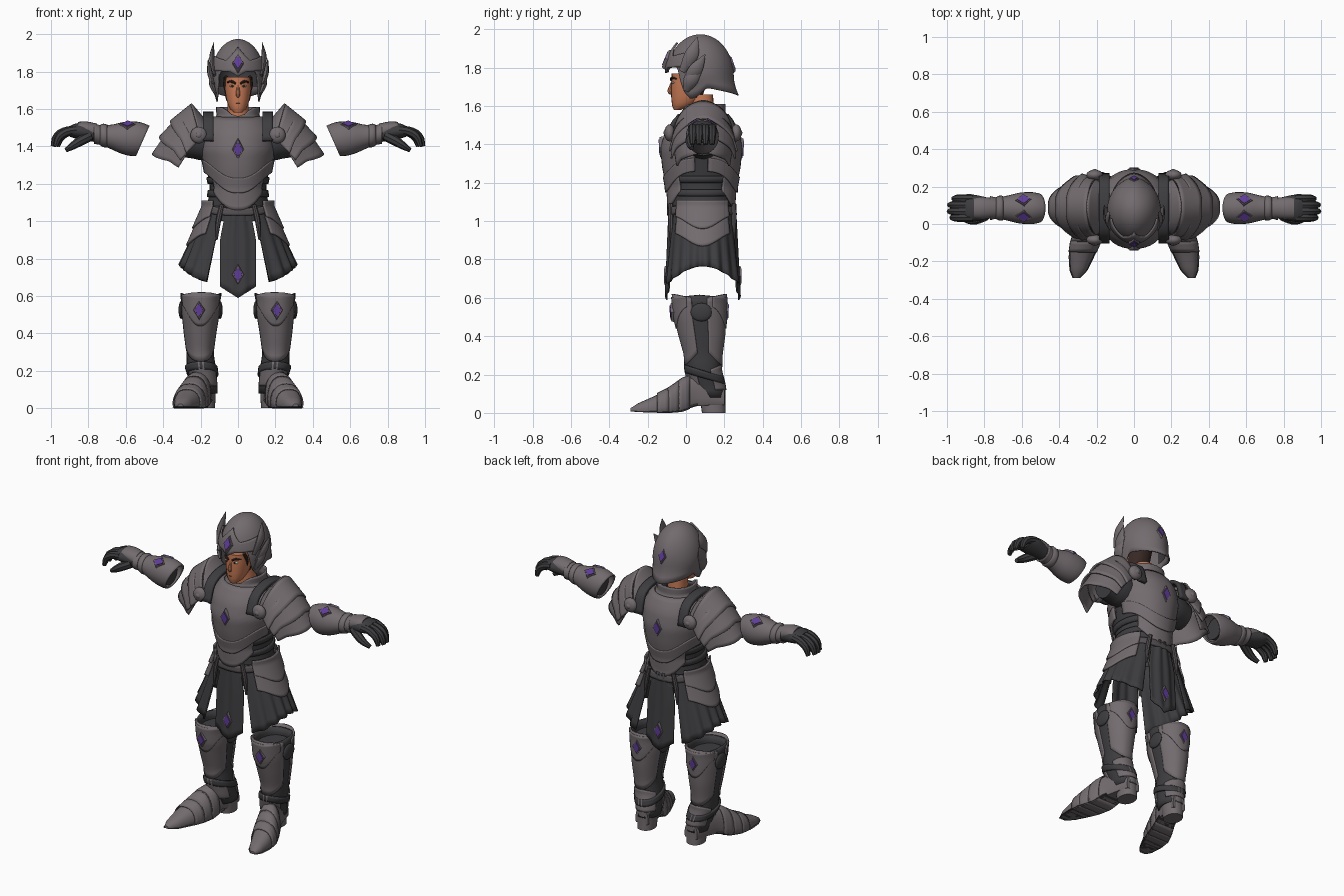
import bpy, bmesh
from math import sin, cos, pi, radians, sqrt, copysign
from mathutils import Vector, Matrix

if "Cube" in bpy.data.objects:
    bpy.data.objects.remove(bpy.data.objects["Cube"])


def material(name, *rgb):
    m = bpy.data.materials.new(name)
    m.use_nodes = True
    m.diffuse_color = (*rgb, 1)
    m.node_tree.nodes["Principled BSDF"].inputs["Base Color"].default_value = (*rgb, 1)
    return m


STEEL = material("plate steel", .17, .147, .158)
DARK = material("dark cloth", .047, .045, .049)
TRIM = material("shadow steel", .09, .08, .087)
GEM = material("violet gem", .115, .045, .31)
SKIN = material("skin", .56, .19, .09)
HAIR = material("dark hair", .04, .022, .018)
WHITE = material("eye white", .7, .68, .65)


def finish(name, bm, mat, mirror=False, thick=0, angle=40):
    bmesh.ops.remove_doubles(bm, verts=bm.verts, dist=.0002)
    bmesh.ops.recalc_face_normals(bm, faces=bm.faces)
    me = bpy.data.meshes.new(name)
    bm.to_mesh(me)
    bm.free()
    me.materials.append(mat)
    for p in me.polygons:
        p.use_smooth = True
    me.set_sharp_from_angle(angle=radians(angle))
    ob = bpy.data.objects.new(name, me)
    bpy.context.collection.objects.link(ob)
    if thick:
        mod = ob.modifiers.new("thickness", 'SOLIDIFY')
        mod.thickness, mod.offset = thick, 0
    if mirror:
        ob.modifiers.new("mirror", 'MIRROR')


def surf(name, f, mat, nu=24, nv=10, closed=False, cap=False, **kw):
    """Grid surface through the points f(u, v)."""
    bm = bmesh.new()
    cols = nu if closed else nu + 1
    g = [[bm.verts.new(f(i / nu, j / nv)) for i in range(cols)] for j in range(nv + 1)]
    for a, b in zip(g, g[1:]):
        for i in range(nu):
            k = (i + 1) % cols
            bm.faces.new((a[i], a[k], b[k], b[i]))
    if cap:
        bm.faces.new(g[0])
        bm.faces.new(g[-1])
    finish(name, bm, mat, **kw)


def at(tab, t):
    """Linear lookup of a keyed table."""
    if t <= tab[0][0]:
        return tab[0][1:]
    for a, b in zip(tab, tab[1:]):
        if t <= b[0]:
            k = (t - a[0]) / (b[0] - a[0])
            return [p + (q - p) * k for p, q in zip(a[1:], b[1:])]
    return tab[-1][1:]


def smooth(tab, v):
    """Catmull-Rom point along a list of rows."""
    n = len(tab) - 1
    i = min(int(v * n), n - 1)
    t = v * n - i
    p = [tab[max(0, min(n, i + d))] for d in (-1, 0, 1, 2)]
    return [b + .5 * t * (c - a + t * (2 * a - 5 * b + 4 * c - d + t * (3 * (b - c) + d - a)))
            for a, b, c, d in zip(*p)]


def shell(name, tab, mat, span, lo, hi, off=0, keel=0, pleat=0, closed=False, **kw):
    """Upright wrap around a table of (z, cx, cy, rx, ry); angle 0 is the front."""
    def f(u, v):
        th = radians(span[0] + (span[1] - span[0]) * u)
        a = lo(th) if callable(lo) else lo
        b = hi(th) if callable(hi) else hi
        z = a + (b - a) * v
        cx, cy, rx, ry = at(tab, z)
        k = 1 + keel * abs(cos(th)) ** 8 + pleat * (1 - v) * sin(th * 20)
        sx = copysign(abs(sin(th)) ** .85, sin(th))
        return cx + (rx + off) * k * sx, cy - (ry + off) * k * cos(th), z
    surf(name, f, mat, closed=closed, **kw)


def tube(name, pts, radii, mat, flat=1, n=8, **kw):
    def f(u, v):
        p = Vector(smooth(pts, v))
        t = (Vector(smooth(pts, min(1, v + .02))) - Vector(smooth(pts, max(0, v - .02)))).normalized()
        s = t.cross(Vector((0, 1, 0))).normalized()
        r = smooth([(x,) for x in radii], v)[0]
        return p + s * r * flat * cos(2 * pi * u) + t.cross(s) * r * sin(2 * pi * u)
    surf(name, f, mat, n, 8, closed=True, cap=True, **kw)


def ball(name, loc, size, mat, mirror=False):
    bm = bmesh.new()
    bmesh.ops.create_uvsphere(bm, u_segments=16, v_segments=8, radius=1,
                              matrix=Matrix.Translation(loc) @ Matrix.Diagonal((*size, 1)))
    finish(name, bm, mat, mirror)


def gem(name, loc, normal, w, h, mirror=False):
    """Flat-topped diamond stone on a slightly larger steel mount."""
    rot = Vector(normal).to_track_quat('Z', 'Y').to_matrix().to_4x4()
    for part, k, d, mat in (("_mount", 1.35, .018, STEEL), ("_stone", 1.08, .026, GEM)):
        bm = bmesh.new()
        bmesh.ops.create_cone(bm, cap_ends=True, segments=4, radius1=1, radius2=.85, depth=1,
                              matrix=Matrix.Translation(loc) @ rot @ Matrix.Diagonal((w * k, h * k, d, 1)))
        finish(name + part, bm, mat, mirror, angle=10)


# Head, face and neck
HEAD = [(1.58, 0, -.045, .02, .018), (1.60, 0, -.02, .044, .052), (1.64, 0, 0, .06, .077),
        (1.70, 0, .01, .07, .088), (1.77, 0, .02, .076, .095)]
shell("head", HEAD, SKIN, (0, 360), 1.58, 1.77, closed=True, cap=True)
shell("nape_hair", HEAD, HAIR, (105, 255), 1.645, 1.77, .005)
NECK = [(1.5, 0, .09, .06, .06), (1.68, 0, .08, .055, .06)]
shell("neck", NECK, SKIN, (0, 360), 1.5, 1.66, closed=True)
tube("nose", [(0, -.07, 1.735), (0, -.08, 1.70), (0, -.085, 1.675), (0, -.072, 1.665)], [.004, .009, .012, .006], SKIN)
ball("mouth", (0, -.067, 1.63), (.018, .010, .003), HAIR)
ball("eye", (.031, -.066, 1.722), (.015, .011, .006), WHITE, True)
ball("iris", (.030, -.074, 1.722), (.007, .005, .006), HAIR, True)
tube("eyebrow", [(.012, -.078, 1.735), (.034, -.073, 1.747), (.058, -.05, 1.742)], [.005, .007, .003], HAIR, mirror=True)
tube("hair_lock", [(.062, -.03, 1.775), (.07, -.01, 1.73), (.066, 0, 1.69)], [.010, .010, .004], HAIR, mirror=True)

# Helmet
RIM = [(0, 1.775), (.25, 1.80), (.75, 1.805), (.95, 1.68), (1.2, 1.635), (1.5, 1.655), (1.8, 1.695), (2.3, 1.68), (pi, 1.655)]


def dome(th, z, off=0):
    s = sqrt(max(0, 1 - ((z - 1.76) / .21) ** 2)) if z > 1.76 else 1
    low = max(0, 1.76 - z) / .1
    s += .14 * low ** 2 * max(0, -cos(th)) - .17 * low * abs(sin(th)) ** 4
    s += .05 * abs(cos(th)) ** 12 * s
    return (.14 * s + off) * sin(th), .075 - (.162 * s + off) * cos(th), z + off


def helmet(u, v):
    th = (2 * u - 1) * pi
    r = at(RIM, abs(th))[0]
    return dome(th, r + (1.97 - r) * sin(v * pi / 2))


def brow(u, v):
    th = (2 * u - 1) * 1.25
    lo = at(RIM, min(abs(th), .75))[0] - .012
    hi = 1.835 + .085 * max(0, 1 - abs(th) / .45) + .03 * abs(th)
    return dome(th, lo + (hi - lo) * v, .01)


surf("helmet", helmet, STEEL, 64, 14, thick=.008)
surf("helmet_brow", brow, STEEL, 32, 6, thick=.01)
shell("helmet_lining", [(1.80, 0, .08, .12, .14), (1.9, 0, .08, .09, .1)], DARK, (90, 270), 1.72, 1.9)
for name, pts in (("tall_wing", [(.125, -.02, 1.78), (.14, .03, 1.87), (.128, .06, 1.96)]),
                  ("low_wing", [(.13, .0, 1.73), (.15, .05, 1.79), (.16, .10, 1.87)]),
                  ("cheek_wing", [(.12, .0, 1.68), (.142, .03, 1.74), (.145, .09, 1.81)])):
    tube(name, pts, [.018, .036, .002], STEEL, .4, mirror=True)
gem("brow_gem", (0, -.099, 1.845), (0, -1, .42), .024, .042)
gem("nape_gem", (0, .236, 1.82), (0, 1, .35), .022, .038)

# Torso, breast and back plates
TORSO = [(1.0, 0, .085, .19, .165), (1.08, 0, .08, .165, .155), (1.18, 0, .08, .148, .16), (1.28, 0, .08, .168, .178),
         (1.38, 0, .08, .188, .188), (1.47, 0, .085, .183, .168), (1.53, 0, .09, .15, .13), (1.57, 0, .09, .105, .10)]
shell("under_tunic", TORSO, DARK, (0, 360), 1.0, 1.56, keel=.05, closed=True, nu=40, nv=14)
for side, turn in (("breast", 0), ("back", 180)):
    span = (turn - 80, turn + 80)
    shell(side + "_plate", TORSO, STEEL, span, lambda t: 1.30 - .13 * abs(cos(t)) ** 3, 1.555,
          .010, .06, nv=14, thick=.01)
    shell(side + "_chevron", TORSO, STEEL, span, lambda t: 1.26 - .11 * abs(cos(t)) ** 3,
          lambda t: 1.33 - .10 * abs(cos(t)) ** 3, .016, .06, thick=.01)
    shell(side + "_belly_plate", TORSO, STEEL, (turn - 50, turn + 50),
          lambda t: 1.19 - .13 * abs(cos(t)) ** 3, 1.26, .008, .06, thick=.01)
for z in (1.13, 1.20):
    shell("waist_band", TORSO, DARK, (0, 360), z, z + .035, .006, closed=True, nv=2, thick=.01)
shell("belt", [(1.0, 0, .085, .2, .175), (1.1, 0, .08, .168, .165)], TRIM, (0, 360),
      lambda t: 1.06 - .03 * abs(cos(t)), lambda t: 1.10 - .03 * abs(cos(t)), .004, closed=True, nv=3, thick=.014)
shell("collar", [(1.52, 0, .09, .15, .13), (1.56, 0, .09, .105, .105), (1.61, 0, .09, .108, .105)], STEEL, (0, 360),
      1.52, lambda t: 1.61 - .05 * max(0, cos(t)) ** 8, .004, closed=True, nv=8, thick=.012)
STRAP = [(-.095, 1.43), (-.06, 1.52), (.0, 1.56), (.09, 1.575), (.18, 1.56), (.235, 1.52), (.262, 1.42)]
surf("shoulder_strap", lambda u, v: (.13 + .056 * u, *smooth(STRAP, v)), DARK, 4, 18, mirror=True, thick=.022)
gem("chest_gem", (0, -.128, 1.385), (0, -1, -.05), .026, .044)
gem("back_gem", (0, .288, 1.38), (0, 1, -.05), .026, .044)


# Layered pauldrons: arches from a top ridge to front and back hems
def pauldron(name, top0, top1, hem0, hem1, w0, w1, jag=0):
    def f(u, v):
        phi = (u - .5) * pi
        k = max(0, cos(phi)) ** (.9 + .5 * v)
        t = [a + (b - a) * v for a, b in zip(top0, top1)]
        e = [a + (b - a) * v for a, b in zip(hem0, hem1)]
        j = jag * v * abs(sin(3 * phi))
        return e[0] + (t[0] - e[0]) * k + j, .09 + (w0 + (w1 - w0) * v) * sin(phi), e[1] + (t[1] - e[1]) * k - j
    surf(name, f, STEEL, 28, 6, mirror=True, thick=.01)


pauldron("pauldron_fin", (.185, 1.55), (.252, 1.628), (.18, 1.44), (.205, 1.46), .13, .145)
pauldron("pauldron_cap", (.252, 1.622), (.36, 1.535), (.20, 1.44), (.27, 1.37), .15, .175, .006)
pauldron("pauldron_middle", (.31, 1.565), (.418, 1.45), (.23, 1.41), (.30, 1.335), .16, .165, .008)
pauldron("pauldron_lower", (.37, 1.485), (.455, 1.36), (.26, 1.38), (.31, 1.295), .15, .135, .008)
tube("upper_sleeve", [(.15, .09, 1.42), (.22, .09, 1.43), (.30, .09, 1.42)], [.1, .1, .08], DARK, n=16, mirror=True)
for y in (-.085, .262):
    ball("pauldron_boss", (.21, y, 1.46), (.045, .028, .045), STEEL, True)
    ball("boss_stud", (.21, y + copysign(.018, y - .09), 1.46), (.018, .014, .018), STEEL, True)

# Skirt, hip plates and hanging panels
SKIRT = [(.6, 0, .09, .38, .215), (1.08, 0, .085, .17, .16)]
shell("side_skirt", SKIRT, DARK, (25, 155), lambda t: .765 - .11 * cos(t) ** 2, 1.08,
      pleat=.03, nu=72, mirror=True, thick=.008)
for name, lo, hi, off in (("hip_plate_lower", .94, 1.03, .012), ("hip_plate_upper", 1.03, 1.11, .02)):
    shell(name, SKIRT, STEEL, (42, 138), lambda t: lo - .07 * sin(t) ** 6, hi, off, mirror=True, thick=.01)


def panel(name, y0, y1, push):
    def f(u, v):
        s = 2 * u - 1
        w = .06 + .035 * min(1, v * 2.5)
        z = 1.08 - v * (.43 + .06 * (1 - abs(s)))
        return w * s, y0 + (y1 - y0) * v + push * (.02 * s * s + .004 * cos(s * 9)), z
    surf(name, f, DARK, 20, 12, thick=.008)


panel("front_panel", -.085, -.105, 1)
panel("back_panel", .255, .28, -1)
gem("front_panel_gem", (0, -.103, .715), (0, -1, 0), .026, .042)
gem("back_panel_gem", (0, .277, .715), (0, 1, 0), .026, .042)
for y in (-.08, .25):
    tube("hanging_strap", [(.085, y, 1.09), (.105, y, 1.0), (.115, y, .9)], [.012, .014, .006], TRIM, mirror=True)

# Gauntlets and hands
ARM = [(.475, 1.43, .074, .076), (.53, 1.44, .081, .086), (.6, 1.447, .077, .08), (.67, 1.452, .062, .06),
       (.73, 1.46, .052, .048), (.77, 1.468, .06, .05)]


def sleeve(tab, slant=0):
    def f(u, v):
        x, z, ry, rz = smooth(tab, v)
        a = 2 * pi * u
        return x + slant * (1 - v) ** 2 * (1 - sin(a)), .085 + ry * cos(a), z + rz * sin(a)
    return f


surf("gauntlet", sleeve(ARM, .035), STEEL, 24, 16, closed=True, mirror=True, thick=.01)
surf("gauntlet_lining", sleeve([(.54, 1.44, .07, .07), (.7, 1.455, .05, .05)]), DARK, 16, 2, closed=True, cap=True, mirror=True)
surf("wrist_band", sleeve([(.70, 1.455, .062, .058), (.72, 1.459, .064, .06), (.735, 1.46, .056, .052)]),
     STEEL, 20, 4, closed=True, mirror=True, thick=.006)
surf("palm", sleeve([(.74, 1.462, .045, .042), (.80, 1.475, .06, .046), (.86, 1.482, .072, .042), (.90, 1.48, .068, .028)]),
     DARK, 20, 8, closed=True, cap=True, mirror=True)
surf("hand_plate", sleeve([(.755, 1.478, .055, .044), (.81, 1.493, .058, .04), (.855, 1.497, .056, .034)]),
     STEEL, 20, 6, closed=True, cap=True, mirror=True)
for i, y in enumerate((.034, .068, .102, .136)):
    r = (-.008, .006, .004, -.018)[i]
    tube("finger", [(.86, y, 1.488), (.92 + r, y, 1.48), (.965 + r, y, 1.45), (.983 + r, y, 1.40)],
         [.023, .023, .021, .013], DARK, mirror=True)
tube("thumb", [(.79, .045, 1.455), (.84, .025, 1.43), (.88, .02, 1.405), (.92, .03, 1.38)], [.026, .026, .021, .012], DARK, mirror=True)
for side in (-1, 1):
    gem("gauntlet_gem", (.59, .085 + .042 * side, 1.513), (.05, .62 * side, 1), .036, .03, True)

# Boots
BOOT = [(.08, .175, .125, .06, .075), (.14, .18, .11, .064, .083), (.22, .197, .09, .072, .083), (.30, .203, .09, .066, .085),
        (.40, .203, .083, .08, .105), (.5, .2, .073, .094, .12), (.57, .2, .07, .098, .123), (.63, .197, .07, .108, .128)]
shell("boot_shaft", BOOT, DARK, (0, 360), .08, lambda t: .615 - .012 * abs(cos(t)), closed=True, nv=14, mirror=True, thick=.012)
shell("boot_lining", [(.1, .2, .08, .05, .06), (.58, .2, .07, .09, .11)], DARK, (0, 360), .4, .56, closed=True, cap=True, mirror=True)
for side, turn in (("front", 0), ("rear", 180)):
    shell(side + "_greave", BOOT, STEEL, (turn - 72, turn + 72), lambda t: .34 - .09 * abs(cos(t)),
          lambda t: .59 + .03 * abs(cos(t)), .006, .05, nv=12, mirror=True, thick=.01)
    shell(side + "_knee_plate", BOOT, STEEL, (turn - 60, turn + 60), lambda t: .56 - .12 * abs(cos(t)) ** 4,
          .605, .011, .05, mirror=True, thick=.008)
    shell(side + "_ankle_plate", BOOT, STEEL, (turn - 65, turn + 65), .12, lambda t: .21 + .04 * abs(cos(t)),
          .007, .05, mirror=True, thick=.008)
shell("ankle_strap", BOOT, DARK, (0, 360), lambda t: .18 + .03 * cos(t), lambda t: .22 + .03 * cos(t), .01,
      closed=True, nv=3, mirror=True, thick=.012)
for x in (.096, .304):
    ball("knee_buckle", (x, .08, .525), (.014, .056, .048), DARK, True)
gem("front_boot_gem", (.208, -.07, .525), (.08, -1, -.05), .025, .04, True)
gem("rear_boot_gem", (.2, .209, .53), (0, 1, -.05), .025, .04, True)

# Feet: rows of (y, centre x, half width, underside z, top z)
FOOT = [(-.29, .308, .014, .008, .024), (-.25, .297, .042, .004, .05), (-.17, .28, .064, .002, .085), (-.09, .257, .076, .002, .125),
        (-.02, .23, .07, .008, .175), (.05, .205, .06, .035, .2), (.12, .185, .058, .04, .19), (.20, .175, .045, .04, .14)]


def foot(y0, y1, off=0, low=0, high=1):
    def f(u, v):
        y = y0 + (y1 - y0) * v
        cx, w, z0, h = at(FOOT, y)
        a = 2 * pi * u
        k = low + (high - low) * max(0, .25 + .75 * sin(a))
        return cx + (w + off) * copysign(abs(cos(a)) ** .8, cos(a)), y, z0 + (h + off - z0) * k
    return f


surf("foot", foot(-.29, .20), STEEL, 24, 24, closed=True, cap=True, mirror=True)
surf("sole", foot(-.29, .06, .006, 0, .12), DARK, 24, 16, closed=True, cap=True, mirror=True)
for y in (-.15, -.095, -.04):
    surf("foot_lame", foot(y, y + .06, .006), STEEL, 24, 3, closed=True, mirror=True, thick=.006)
HEEL = [(0, .175, .145, .052, .062), (.06, .175, .14, .055, .065), (.13, .175, .135, .056, .07)]
shell("boot_heel", HEEL, STEEL, (0, 360), 0, .13, closed=True, cap=True, nv=4, mirror=True)
